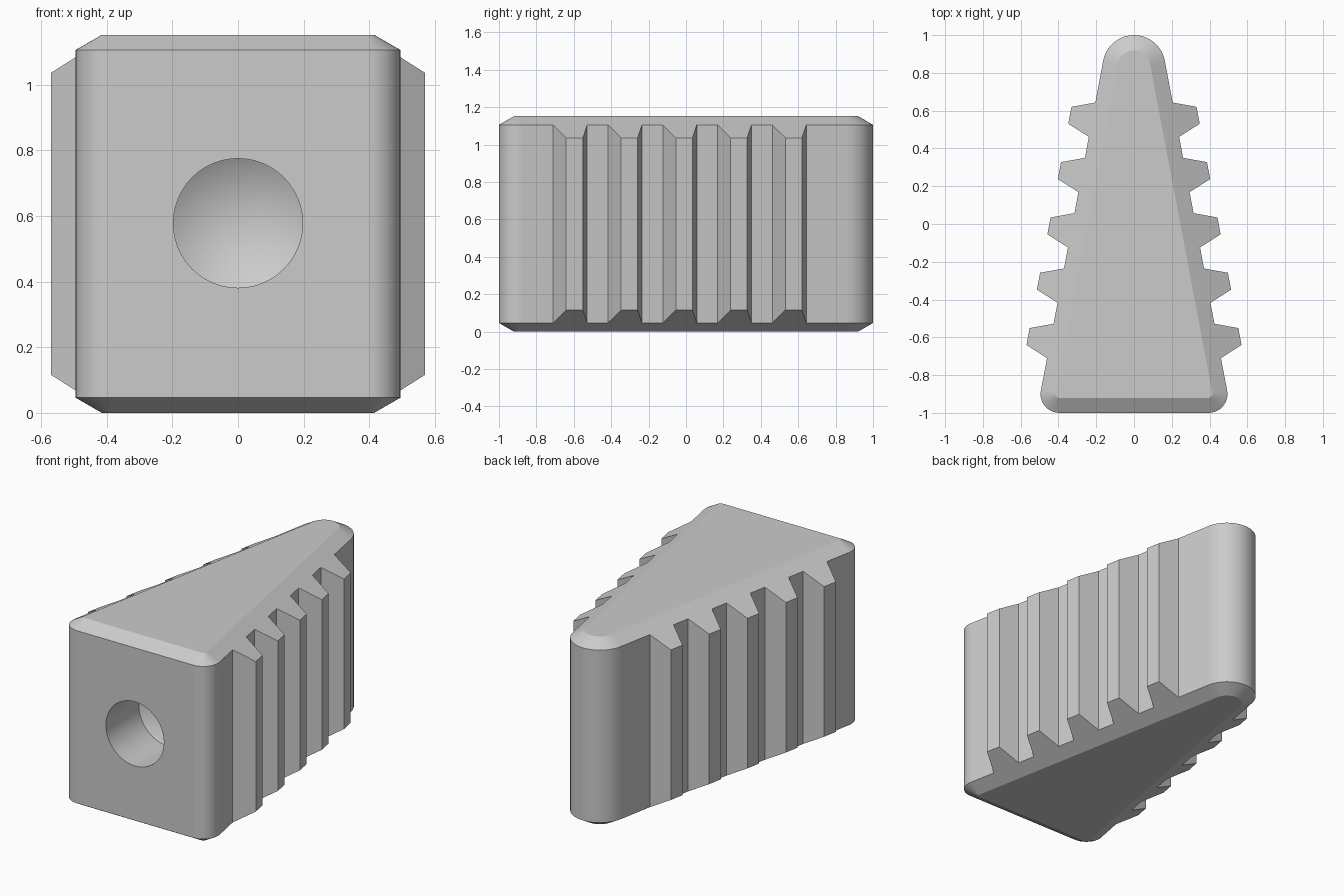
import bpy, bmesh
from math import radians, sin, cos, tan, pi

if "Cube" in bpy.data.objects:
    bpy.data.objects.remove(bpy.data.objects["Cube"], do_unlink=True)

HEIGHT = 1.152
INSET = 0.08                # chamfer width
SLOPE = tan(radians(30))    # chamfer slope, carried on over the teeth
TAPER = radians(10.7)
SIDE = 0.3205               # distance of each tapered side from the origin
REACH = 0.12                # tooth projection
HOLE_R, HOLE_DEPTH, HOLE_Z = 0.197, 0.32, 0.578
SEG = 48

bm = bmesh.new()


def column(x, y, out):
    """Bottom and top vertex at a plan point lying `out` beyond the body side."""
    z = (INSET + out) * SLOPE
    return bm.verts.new((x, y, z)), bm.verts.new((x, y, HEIGHT - z))


def face(verts, smooth=False):
    bm.faces.new(verts).smooth = smooth


def wall(a, b, smooth=False):
    face((a[0], b[0], b[1], a[1]), smooth)


def chamfer(outer, inner, smooth=False):
    loop = outer + inner[::-1]
    face([c[1] for c in loop], smooth)
    face([c[0] for c in reversed(loop)], smooth)


def arc(cx, cy, r, start, end, steps):
    """Rounded corner: vertical wall plus chamfers; returns both rings."""
    rings = []
    for radius, out in ((r, 0), (r - INSET, -INSET)):
        angles = [start + (end - start) * i / steps for i in range(steps + 1)]
        rings.append([column(cx + radius * cos(a), cy + radius * sin(a), out)
                      for a in angles])
    outer, inner = rings
    for i in range(steps):
        wall(outer[i], outer[i + 1], True)
        chamfer(outer[i:i + 2], inner[i:i + 2], True)
    return outer, inner


def teeth(side):
    """Five barbs along one tapered side, in anticlockwise order."""
    points = []
    for i in range(5):
        shift = 0.298 * (i - 4)
        for along, out in ((0.409, 0), (0.457, REACH), (0.548, REACH), (0.594, 0)):
            t, d = along + shift, SIDE + out
            points.append((side * (d * cos(TAPER) - t * sin(TAPER)),
                           d * sin(TAPER) + t * cos(TAPER), out))
    return [column(*p) for p in (points if side > 0 else points[::-1])]


# Rounded corners and nose
right = arc(0.395, -0.9, 0.1, -pi / 2, TAPER, 10)
nose = arc(0, 0.834, 0.166, TAPER, pi - TAPER, 20)
left = arc(-0.395, -0.9, 0.1, pi - TAPER, 1.5 * pi, 10)

# Toothed sides
for first, second, side in ((right, nose, 1), (nose, left, -1)):
    outline = [first[0][-1]] + teeth(side) + [second[0][0]]
    for a, b in zip(outline, outline[1:]):
        wall(a, b)
    chamfer(outline, [first[1][-1], second[1][0]])

# Front chamfers, then the flat top and bottom
a, b = left[0][-1], right[0][0]
chamfer([a, b], [left[1][-1], right[1][0]])
cap = right[1] + nose[1] + left[1]
face([c[1] for c in cap])
face([c[0] for c in reversed(cap)])

# Drilled hole with a conical end
def hole_ring(y):
    return [bm.verts.new((HOLE_R * cos(2 * pi * i / SEG), y,
                          HOLE_Z + HOLE_R * sin(2 * pi * i / SEG)))
            for i in range(SEG)]

rim, base = hole_ring(-1), hole_ring(-1 + HOLE_DEPTH)
tip = bm.verts.new((0, -1 + HOLE_DEPTH + HOLE_R / tan(radians(59)), HOLE_Z))
for i in range(SEG):
    j = (i + 1) % SEG
    face((rim[i], rim[j], base[j], base[i]), True)
    face((base[i], base[j], tip), True)

# Front face in two halves around the hole
p, q = SEG * 3 // 8, SEG * 7 // 8
upper = rim[q:] + rim[:p + 1]
lower = rim[p:q + 1]
face([a[1]] + upper[::-1] + [b[0], b[1]])
face([b[0]] + lower[::-1] + [a[1], a[0]])

bmesh.ops.recalc_face_normals(bm, faces=bm.faces[:])
for e in bm.edges:
    e.smooth = e.calc_face_angle(0) < radians(25)

mesh = bpy.data.meshes.new("toothed_wedge")
bm.to_mesh(mesh)
bm.free()

grey = bpy.data.materials.new("light_grey")
grey.use_nodes = True
colour = (0.6, 0.6, 0.6, 1)
grey.diffuse_color = colour
grey.node_tree.nodes["Principled BSDF"].inputs["Base Color"].default_value = colour
mesh.materials.append(grey)

wedge = bpy.data.objects.new("toothed_wedge", mesh)
bpy.context.scene.collection.objects.link(wedge)
